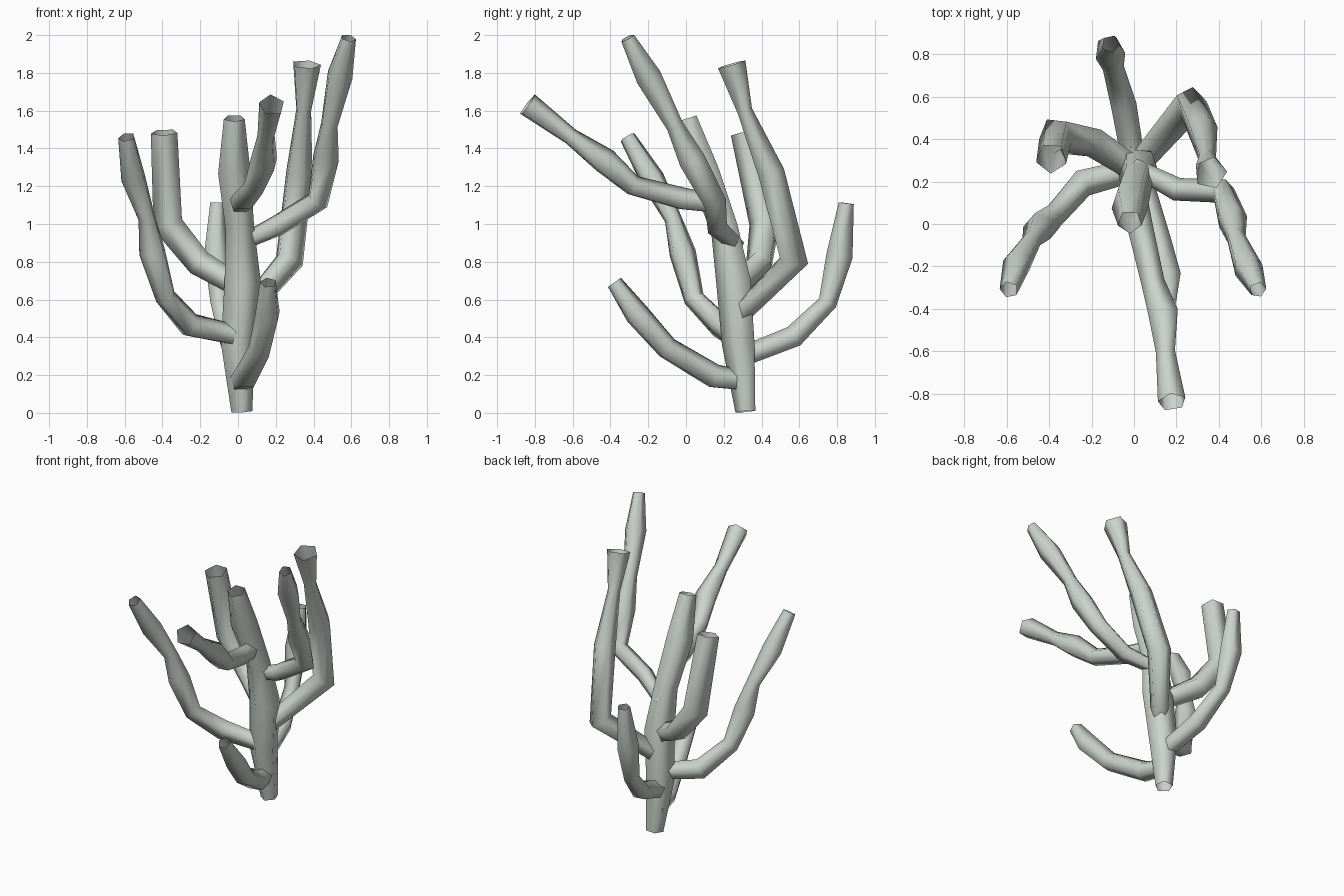
import bpy, bmesh, math
from mathutils import Vector

if "Cube" in bpy.data.objects:
    bpy.data.objects.remove(bpy.data.objects["Cube"])

SIDES = 5

mat = bpy.data.materials.new("pale grey green")
mat.diffuse_color = (0.60, 0.65, 0.60, 1)
mat.use_nodes = True
mat.node_tree.nodes["Principled BSDF"].inputs["Base Color"].default_value = mat.diffuse_color


def tube(name, pts, spin=0.0):
    """Open five-sided tube through (x, y, z, radius) points, mitred at bends."""
    bm = bmesh.new()
    pos = [Vector(p[:3]) for p in pts]
    dirs = [(b - a).normalized() for a, b in zip(pos, pos[1:])]
    tangents = [dirs[0]] + [(a + b).normalized() for a, b in zip(dirs, dirs[1:])] + [dirs[-1]]
    t0 = tangents[0]
    ref = Vector((0, 0, 1)) if abs(t0.z) < 0.9 else Vector((0, -1, 0))
    u = (ref - t0 * ref.dot(t0)).normalized()
    rings = []
    prev = t0
    for p, t, q in zip(pos, tangents, pts):
        u = prev.rotation_difference(t) @ u
        u = (u - t * u.dot(t)).normalized()
        v = t.cross(u)
        prev = t
        r = q[3] * 1.06
        ring = []
        for k in range(SIDES):
            a = spin + 2 * math.pi * k / SIDES
            ring.append(bm.verts.new(p + (u * math.cos(a) + v * math.sin(a)) * r))
        rings.append(ring)
    for a, b in zip(rings, rings[1:]):
        for k in range(SIDES):
            n = (k + 1) % SIDES
            f = bm.faces.new((a[k], a[n], b[n], b[k]))
            f.smooth = True
    me = bpy.data.meshes.new(name)
    bm.to_mesh(me)
    bm.free()
    me.materials.append(mat)
    ob = bpy.data.objects.new(name, me)
    bpy.context.collection.objects.link(ob)
    return ob


# Main stem
tube("trunk", [(.02, .32, .008, .055), (0, .285, .37, .09), (.025, .26, .70, .095),
               (.01, .21, .98, .075), (-.02, .10, 1.28, .085), (-.02, .01, 1.56, .055)])

# Side branches, lowest first
tube("low_front_branch", [(0, .34, .16, .05), (.04, .15, .19, .065), (.12, -.10, .34, .06),
                          (.16, -.26, .52, .065), (.16, -.38, .69, .042)])
tube("back_branch", [(-.01, .34, .31, .055), (-.05, .57, .40, .06), (-.10, .75, .58, .05),
                     (-.115, .815, .83, .07), (-.11, .85, 1.11, .04)])
tube("left_front_branch", [(-.02, .25, .41, .055), (-.25, .19, .46, .065), (-.38, .04, .61, .055),
                           (-.45, -.02, .85, .07), (-.48, -.07, 1.03, .045),
                           (-.55, -.18, 1.24, .065), (-.59, -.31, 1.46, .042)])
tube("right_back_branch", [(.03, .29, .53, .055), (.27, .57, .81, .075), (.32, .45, 1.27, .07),
                           (.345, .31, 1.60, .04), (.36, .24, 1.845, .075)])
tube("left_back_branch", [(-.03, .28, .69, .06), (-.20, .39, .79, .07),
                          (-.37, .42, 1.00, .08), (-.39, .31, 1.485, .07)])
tube("tall_right_branch", [(0, .27, .89, .04), (.21, .16, .99, .055), (.42, .15, 1.12, .06),
                           (.46, .03, 1.34, .07), (.48, -.06, 1.52, .045),
                           (.535, -.20, 1.78, .068), (.585, -.31, 1.985, .038)])
tube("high_front_branch", [(0, .19, 1.10, .05), (.03, -.02, 1.13, .06), (.09, -.28, 1.20, .055),
                           (.14, -.43, 1.33, .07), (.15, -.61, 1.46, .045), (.18, -.84, 1.63, .065)])
